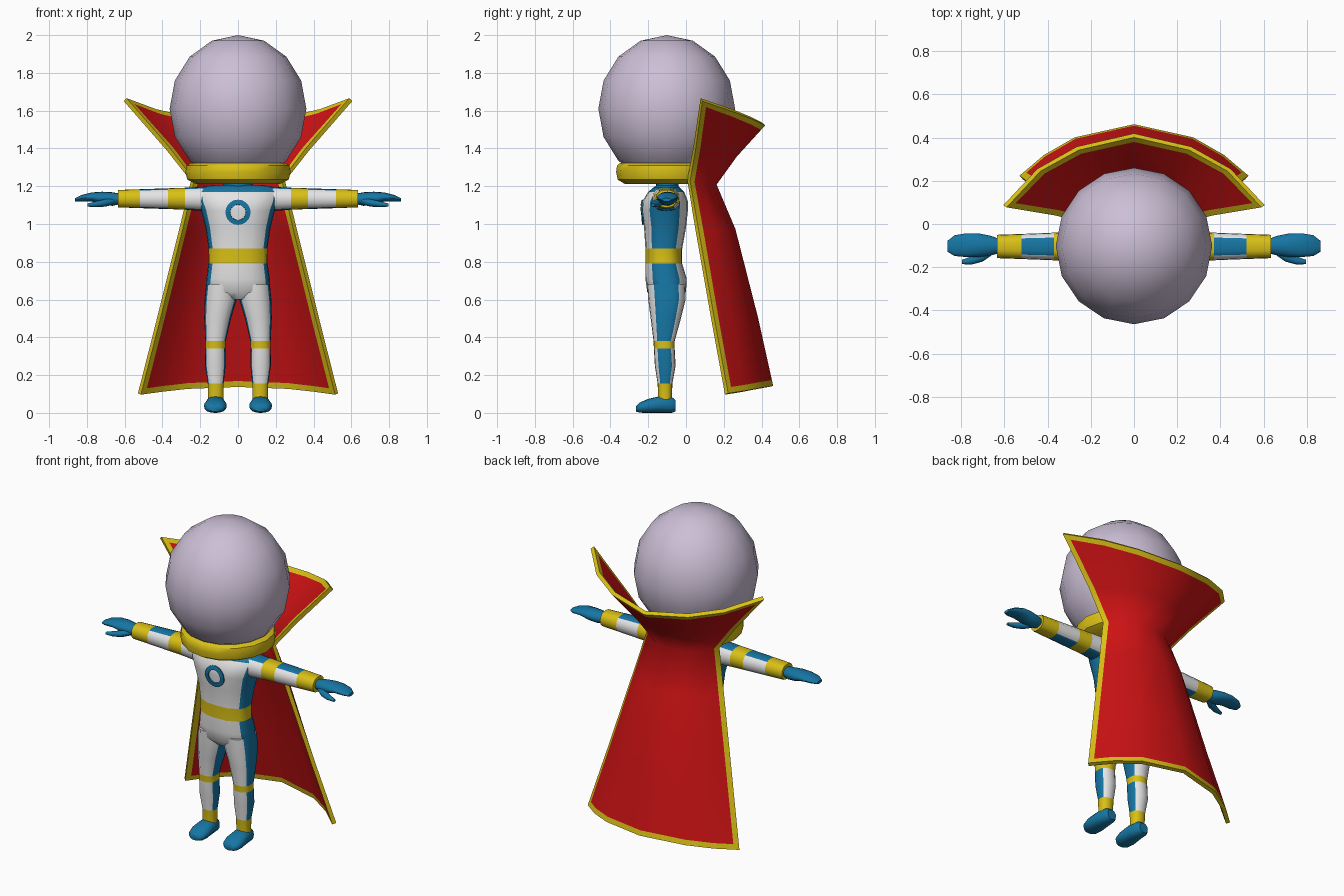
import bpy, bmesh, math
from mathutils import Vector, Matrix

if "Cube" in bpy.data.objects:
    bpy.data.objects.remove(bpy.data.objects["Cube"])


def material(name, rgb):
    m = bpy.data.materials.new(name)
    m.diffuse_color = (*rgb, 1)
    m.use_nodes = True
    m.node_tree.nodes["Principled BSDF"].inputs["Base Color"].default_value = m.diffuse_color
    return m


MATS = [material("suit white", (0.78, 0.78, 0.78)), material("suit blue", (0.008, 0.18, 0.37)),
        material("trim yellow", (0.70, 0.53, 0.008)), material("cape red", (0.60, 0.006, 0.007)),
        material("helmet lilac", (0.60, 0.52, 0.67))]
WHITE, BLUE, YELLOW, RED, LILAC = range(5)

# Angles around a limb; the third one is the edge of the side stripe
QUARTER = [0, 20, 37, 65]
SUIT = QUARTER + [90] + [180 - a for a in QUARTER[:0:-1]]
SUIT = SUIT + [a + 180 for a in SUIT]
ROUND = [i * 22.5 for i in range(16)]


def finish(name, bm, mirror=False, thickness=0, angle=45):
    bmesh.ops.recalc_face_normals(bm, faces=bm.faces)
    me = bpy.data.meshes.new(name)
    bm.to_mesh(me)
    bm.free()
    for m in MATS:
        me.materials.append(m)
    ob = bpy.data.objects.new(name, me)
    bpy.context.collection.objects.link(ob)
    bpy.ops.object.select_all(action='DESELECT')
    bpy.context.view_layer.objects.active = ob
    ob.select_set(True)
    if thickness:
        s = ob.modifiers.new("thickness", 'SOLIDIFY')
        s.thickness, s.offset = thickness, 0
        bpy.ops.object.modifier_apply(modifier=s.name)
    bpy.ops.object.shade_smooth_by_angle(angle=math.radians(angle))
    if mirror:
        mod = ob.modifiers.new("mirror", 'MIRROR')
        mod.use_mirror_merge = False
    return ob


def loft(bm, axis, sections, colours, angles=SUIT, p=2.6):
    """Sections: (position, centre u, centre v, radius u, radius v).
    Colour None means white with blue stripes at both ends of the u axis."""
    place = {'Z': lambda t, u, v: (u, v, t),
             'X': lambda t, u, v: (t, v, u),
             'Y': lambda t, u, v: (u, t, v)}[axis]
    rings = []
    for t, cu, cv, ru, rv in sections:
        ring = []
        for a in angles:
            c, s = math.cos(math.radians(a)), math.sin(math.radians(a))
            r = (abs(c) ** p + abs(s) ** p) ** (-1 / p)
            ring.append(bm.verts.new(place(t, cu + ru * r * c, cv + rv * r * s)))
        rings.append(ring)
    n = len(angles)
    for k in range(len(rings) - 1):
        for i in range(n):
            j = (i + 1) % n
            f = bm.faces.new((rings[k][i], rings[k][j], rings[k + 1][j], rings[k + 1][i]))
            mid = math.radians((angles[i] + (angles[j] or 360)) / 2)
            stripe = abs(math.cos(mid)) > math.cos(math.radians(37))
            f.material_index = (BLUE if stripe else WHITE) if colours[k] is None else colours[k]
    for ring, c in ((rings[0], colours[0]), (rings[-1], colours[-1])):
        bm.faces.new(ring).material_index = c or WHITE


def front_back(z, cx, rx, y0, y1):
    return (z, cx, (y0 + y1) / 2, rx, (y1 - y0) / 2)


# Torso with belt and blue shoulder yoke
bm = bmesh.new()
loft(bm, 'Z', [front_back(*s) for s in (
    (0.60, 0, 0.10, -0.17, -0.04), (0.64, 0, 0.172, -0.205, 0.0), (0.71, 0, 0.168, -0.215, 0.004),
    (0.79, 0, 0.157, -0.215, -0.02), (0.87, 0, 0.156, -0.215, -0.02), (0.98, 0, 0.172, -0.222, 0.0),
    (1.07, 0, 0.195, -0.236, 0.01), (1.12, 0, 0.215, -0.232, 0.01), (1.17, 0, 0.225, -0.20, -0.01),
    (1.195, 0, 0.20, -0.17, -0.035), (1.207, 0, 0.12, -0.15, -0.05))],
    [None, None, None, YELLOW, None, None, None, None, BLUE, BLUE])
torso = finish("torso", bm)

# Neck
bm = bmesh.new()
loft(bm, 'Z', [(1.19, 0, -0.10, 0.08, 0.06), (1.24, 0, -0.10, 0.08, 0.06)], [BLUE], ROUND, 2)
finish("neck", bm)

# Legs with knee and ankle bands
bm = bmesh.new()
loft(bm, 'Z', [front_back(*s) for s in (
    (0.07, 0.118, 0.040, -0.148, -0.075), (0.155, 0.118, 0.042, -0.15, -0.072),
    (0.25, 0.120, 0.054, -0.165, -0.055), (0.34, 0.120, 0.053, -0.17, -0.06),
    (0.38, 0.119, 0.054, -0.172, -0.06), (0.50, 0.108, 0.071, -0.187, -0.027),
    (0.60, 0.092, 0.085, -0.20, -0.002), (0.68, 0.088, 0.080, -0.205, -0.005))],
    [YELLOW, None, None, YELLOW, None, None, None])
finish("leg", bm, mirror=True)

# Shoes
bm = bmesh.new()
loft(bm, 'Y', [(-0.055, 0.119, 0.038, 0.030, 0.030), (-0.075, 0.119, 0.042, 0.044, 0.042),
               (-0.14, 0.119, 0.044, 0.052, 0.044), (-0.20, 0.120, 0.037, 0.060, 0.037),
               (-0.245, 0.120, 0.028, 0.052, 0.027), (-0.264, 0.120, 0.022, 0.030, 0.015)],
     [BLUE] * 5, ROUND, 2.4)
finish("shoe", bm, mirror=True)

# Arms with upper band and cuff
bm = bmesh.new()
loft(bm, 'X', [(0.12, 1.13, -0.105, 0.062, 0.075), (0.20, 1.133, -0.105, 0.063, 0.072),
               (0.28, 1.134, -0.104, 0.058, 0.067), (0.37, 1.134, -0.104, 0.055, 0.064),
               (0.52, 1.134, -0.104, 0.050, 0.058), (0.635, 1.134, -0.104, 0.046, 0.054)],
     [None, None, YELLOW, None, YELLOW])
finish("arm", bm, mirror=True)

# Mitten hands with thumbs
bm = bmesh.new()
loft(bm, 'X', [(0.625, 1.133, -0.102, 0.028, 0.034), (0.665, 1.132, -0.100, 0.036, 0.046),
               (0.72, 1.137, -0.098, 0.034, 0.055), (0.775, 1.143, -0.098, 0.024, 0.055),
               (0.83, 1.136, -0.100, 0.017, 0.048), (0.862, 1.128, -0.103, 0.009, 0.026)],
     [BLUE] * 5, ROUND, 2)
loft(bm, 'X', [(0.655, 1.122, -0.120, 0.018, 0.022), (0.70, 1.112, -0.148, 0.020, 0.026),
               (0.75, 1.105, -0.168, 0.016, 0.019), (0.797, 1.100, -0.176, 0.008, 0.010)],
     [BLUE] * 3, ROUND, 2)
finish("hand", bm, mirror=True)

# Chest ring, a thin plate laid on the torso front
bpy.context.view_layer.update()
bm = bmesh.new()
rows = []
for r in (0.041, 0.066):
    row = []
    for i in range(24):
        a = math.tau * i / 24
        x, z = r * math.cos(a), 1.062 + r * math.sin(a)
        hit, loc, _, _ = torso.ray_cast(Vector((x, -1, z)), Vector((0, 1, 0)))
        row.append(bm.verts.new((x, (loc.y if hit else -0.23) - 0.003, z)))
    rows.append(row)
for i in range(24):
    j = (i + 1) % 24
    bm.faces.new((rows[0][i], rows[0][j], rows[1][j], rows[1][i])).material_index = BLUE
finish("chest_ring", bm, thickness=0.008)

# Helmet globe
bm = bmesh.new()
bmesh.ops.create_uvsphere(bm, u_segments=16, v_segments=8, radius=1,
                          matrix=Matrix.Translation((0, -0.102, 1.61)) @ Matrix.Diagonal((0.362, 0.362, 0.39, 1)))
for f in bm.faces:
    f.material_index = LILAC
finish("helmet", bm)

# Neck ring under the helmet
bm = bmesh.new()
loft(bm, 'Z', [(1.213, 0, -0.10, 0.225, 0.225), (1.235, 0, -0.10, 0.268, 0.262),
               (1.275, 0, -0.10, 0.279, 0.27), (1.31, 0, -0.10, 0.272, 0.265),
               (1.322, 0, -0.10, 0.25, 0.25)], [YELLOW] * 4, ROUND, 2)
finish("neck_ring", bm)

# Cape: rows from collar to hem, each from the centre back to the front edge
CAPE = [
    [(0, .41, 1.53), (.26, .35, 1.56), (.44, .25, 1.60), (.597, .082, 1.658)],
    [(0, .26, 1.365), (.17, .225, 1.375), (.28, .15, 1.39), (.372, .045, 1.40)],
    [(0, .15, 1.21), (.11, .128, 1.21), (.18, .08, 1.22), (.24, .014, 1.23)],
    [(0, .25, .97), (.15, .215, .97), (.235, .145, .965), (.305, .06, .96)],
    [(0, .37, .50), (.215, .315, .50), (.33, .235, .49), (.425, .145, .48)],
    [(0, .45, .14), (.27, .39, .13), (.41, .31, .115), (.522, .215, .10)]]


def with_border(line, w=0.032):
    a = line[0] + (line[1] - line[0]).normalized() * w
    b = line[-1] + (line[-2] - line[-1]).normalized() * w
    return [line[0], a] + line[1:-1] + [b, line[-1]]


grid = []
for half in CAPE:
    right = [Vector(p) for p in half]
    left = [Vector((-p.x, p.y, p.z)) for p in right[:0:-1]]
    grid.append(with_border(left + right))
columns = [with_border(list(c)) for c in zip(*grid)]
bm = bmesh.new()
verts = [[bm.verts.new(p) for p in c] for c in columns]
nc, nr = len(verts), len(verts[0])
for i in range(nc - 1):
    for j in range(nr - 1):
        f = bm.faces.new((verts[i][j], verts[i + 1][j], verts[i + 1][j + 1], verts[i][j + 1]))
        f.material_index = YELLOW if i in (0, nc - 2) or j in (0, nr - 2) else RED
finish("cape", bm, thickness=0.024, angle=60)
